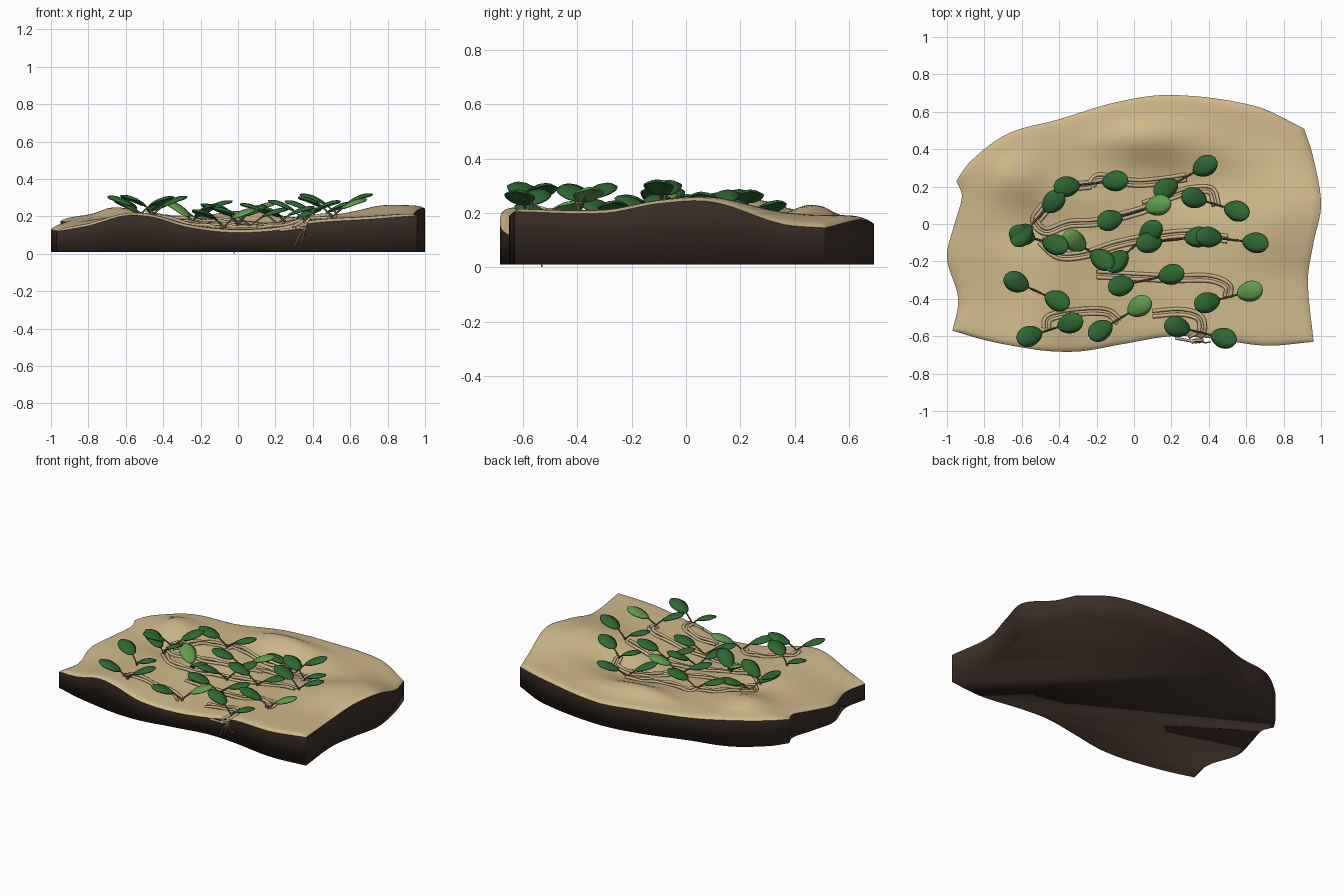
import bpy, bmesh, math, random
from mathutils import Vector
from mathutils.bvhtree import BVHTree

random.seed(4)
cube = bpy.data.objects.get("Cube")
if cube:
    bpy.data.objects.remove(cube)


def material(name, color):
    mat = bpy.data.materials.new(name)
    mat.use_nodes = True
    mat.diffuse_color = (*color, 1)
    mat.node_tree.nodes["Principled BSDF"].inputs["Base Color"].default_value = (*color, 1)
    return mat


SAND = material("sand", (.63, .48, .26))
SOIL = material("dark soil", (.05, .03, .022))
VINE = material("dry runner", (.57, .43, .25))
STEM = material("leaf stem", (.12, .11, .05))
LEAF = material("dark green leaf", (.027, .14, .034))
YOUNG = material("light green leaf", (.12, .34, .08))


def add_mesh(name, bm, mats):
    """Smooth mesh, with sharp edges wherever two materials meet."""
    bmesh.ops.recalc_face_normals(bm, faces=bm.faces)
    for face in bm.faces:
        face.smooth = True
    for edge in bm.edges:
        edge.smooth = len({f.material_index for f in edge.link_faces}) < 2
    mesh = bpy.data.meshes.new(name)
    bm.to_mesh(mesh)
    bm.free()
    for mat in mats:
        mesh.materials.append(mat)
    obj = bpy.data.objects.new(name, mesh)
    bpy.context.collection.objects.link(obj)
    return obj


def spline(points, t):
    """Smooth curve through points, t from 0 to 1 over their first coordinate."""
    pts = [Vector(p) for p in points]
    key = pts[0][0] + (pts[-1][0] - pts[0][0]) * t
    i = 0
    while i < len(pts) - 2 and key > pts[i + 1][0]:
        i += 1
    a, b = pts[i], pts[i + 1]

    def slope(k):
        lo, hi = pts[max(k - 1, 0)], pts[min(k + 1, len(pts) - 1)]
        return (hi - lo) / (hi[0] - lo[0])

    h = b[0] - a[0]
    s = (key - a[0]) / h
    return (a * (1 + 2 * s) * (1 - s) ** 2 + slope(i) * h * s * (1 - s) ** 2
            + b * s * s * (3 - 2 * s) + slope(i + 1) * h * s * s * (s - 1))


# Rim of the slab: front and back as (x, y, z), sides as (y, x, z)
FRONT = [(-.97, -.57, .12), (-.8, -.62, .15), (-.6, -.66, .205), (-.45, -.68, .195), (-.28, -.68, .145),
         (-.05, -.64, .115), (.2, -.6, .125), (.4, -.61, .165), (.7, -.65, .185), (.96, -.63, .205)]
BACK = [(-.95, .23, .175), (-.88, .33, .185), (-.68, .48, .19), (-.4, .56, .165), (-.1, .65, .17),
        (.2, .69, .16), (.65, .63, .175), (.91, .51, .145)]
LEFT = [(-.57, -.97, .12), (-.4, -.94, .12), (-.18, -1, .13), (0, -.96, .15), (.15, -.92, .17), (.23, -.95, .175)]
RIGHT = [(-.63, .96, .205), (-.3, .93, .2), (-.1, .96, .235), (.1, 1, .24), (.35, .96, .16), (.51, .91, .145)]
# Dunes and hollows: (x, y, width, depth, height)
DUNES = [(-.66, .25, .16, .12, .045), (.05, .46, .25, .11, .055), (.36, .2, .38, .17, -.075),
         (-.5, -.01, .2, .13, -.035), (.2, -.06, .45, .13, -.02), (.78, 0, .12, .15, .015)]


def slab_point(u, v):
    f, b = spline(FRONT, u), spline(BACK, u)
    l, r = (Vector((p.y, p.x, p.z)) for p in (spline(LEFT, v), spline(RIGHT, v)))
    corners = (Vector(FRONT[0]) * (1 - u) + Vector(FRONT[-1]) * u) * (1 - v) \
        + (Vector(BACK[0]) * (1 - u) + Vector(BACK[-1]) * u) * v
    p = f * (1 - v) + b * v + l * (1 - u) + r * u - corners
    rim = min(u, 1 - u, v, 1 - v)
    for x, y, wx, wy, h in DUNES:
        p.z += h * math.exp(-((p.x - x) / wx) ** 2 - ((p.y - y) / wy) ** 2) * min(1, rim * 8)
    p.z += .016 * (1 - math.exp(-rim / .012))
    return p


def steps(n):
    return [0, .006, .015] + [i / n for i in range(1, n)] + [.985, .994, 1]


# Slab: sand on top, dark soil on walls and underside
bm = bmesh.new()
us, vs = steps(56), steps(40)
grid = [[bm.verts.new(slab_point(u, v)) for u in us] for v in vs]
for low, high in zip(grid, grid[1:]):
    for i in range(len(us) - 1):
        bm.faces.new((low[i], low[i + 1], high[i + 1], high[i]))
bm.normal_update()
terrain = BVHTree.FromBMesh(bm)
loop = grid[0] + [row[-1] for row in grid[1:]] + grid[-1][-2::-1] + [row[0] for row in grid[-2:0:-1]]
floor = [bm.verts.new((v.co.x, v.co.y, .01)) for v in loop]
for i in range(len(loop)):
    j = (i + 1) % len(loop)
    bm.faces.new((loop[j], loop[i], floor[i], floor[j])).material_index = 1
bm.faces.new(floor).material_index = 1
add_mesh("sand_slab", bm, [SAND, SOIL])


def ground(x, y):
    hit = terrain.ray_cast(Vector((x, y, 1)), Vector((0, 0, -1)))[0]
    return hit.z if hit else .13


def tube(name, points, radius, mat):
    curve = bpy.data.curves.new(name, "CURVE")
    curve.dimensions = "3D"
    curve.bevel_depth = radius
    curve.bevel_resolution = 1
    curve.use_fill_caps = True
    line = curve.splines.new("POLY")
    line.points.add(len(points) - 1)
    for slot, p in zip(line.points, points):
        slot.co = (*p, 1)
    line.use_smooth = True
    curve.materials.append(mat)
    obj = bpy.data.objects.new(name, curve)
    bpy.context.collection.objects.link(obj)


# Runners: twin strands lying on the sand
RUNNERS = [
    [(-.48, .1), (-.53, .02), (-.47, -.04), (-.35, 0), (-.2, .01), (0, .06), (.12, .1)],
    [(-.5, -.09), (-.4, -.17), (-.25, -.16), (-.1, -.11), (.1, -.07), (.3, -.05), (.5, -.08)],
    [(-.23, .21), (-.18, .25), (0, .22), (.15, .23), (.28, .25)],
    [(.05, .1), (.2, .15), (.3, .18), (.41, .18), (.44, .1)],
    [(-.2, -.27), (0, -.28), (.2, -.29), (.4, -.29), (.5, -.33), (.5, -.39)],
    [(-.47, -.56), (-.45, -.5), (-.3, -.47), (-.15, -.47), (-.08, -.52)],
    [(.1, -.48), (.25, -.47), (.35, -.5), (.36, -.58), (.3, -.62)],
    [(-.52, .02), (-.45, .1), (-.35, .19), (-.23, .21)],
]
for n, path in enumerate(RUNNERS):
    keyed = [(k, *p) for k, p in enumerate(path)]
    for side in (-1, 1):
        count = len(path) * 6
        flat = [spline(keyed, i / count).yz for i in range(count + 1)]
        strand = []
        for i, p in enumerate(flat):
            along = (flat[min(i + 1, count)] - flat[max(i - 1, 0)]).normalized()
            q = p + Vector((-along.y, along.x)) * side * .015
            strand.append((q.x, q.y, ground(q.x, q.y) + .005 + .004 * math.sin(i * .7 + side)))
        tube(f"runner_{n}_{'left' if side < 0 else 'right'}", strand, .01, VINE)

# Thin roots hanging over the front rim, and one reaching below the soil
for n, drift in enumerate((-.06, -.02, .05)):
    tube(f"hanging_root_{n}", [(.36, -.6, .17), (.36, -.63, .14), (.36 + drift * .5, -.635, .1),
                               (.36 + drift, -.63, .04 + n * .025)], .004, VINE)
tube("rim_root", [(.22, -.61, .125), (.3, -.625, .135), (.37, -.62, .16)], .008, VINE)
tube("deep_root", [(-.08, -.52, .13), (-.04, -.53, .06), (-.02, -.53, .002)], .003, VINE)


def leaf(name, node, centre, mat):
    """Arched, blunt oval leaf on a short stem."""
    flat = Vector((centre[0] - node.x, centre[1] - node.y, 0))
    reach, out = flat.length, flat.normalized()
    side = Vector((-out.y, out.x, 0))
    near, length = reach - .07, .14
    rise = random.uniform(.085, .105)

    def arch(d):
        return rise * math.sin(d / (reach + .07) * 1.75)

    bm = bmesh.new()
    rows = []
    for i in range(13):
        t = .01 + i * .98 / 12
        half = .054 * math.sin(math.pi * t) ** .5 * (.9 + .2 * t)
        mid = node + out * (near + length * t) + Vector((0, 0, arch(near + length * t)))
        rows.append([bm.verts.new(mid + side * half * s - Vector((0, 0, .3 * s * s * half)))
                     for s in (-1, -.5, 0, .5, 1)])
    for a, b in zip(rows, rows[1:]):
        for k in range(4):
            bm.faces.new((a[k], a[k + 1], b[k + 1], b[k]))
    obj = add_mesh(name, bm, [mat])
    thick = obj.modifiers.new("thickness", "SOLIDIFY")
    thick.thickness = .007
    thick.offset = 0
    foot = (near + .03) / 4
    tube(name + "_stem", [node + out * foot * k + Vector((0, 0, arch(foot * k) - .004)) for k in range(5)],
         .005, STEM)


# Seedlings: two opposite leaf centres each
PAIRS = [(-.63, -.31, -.41, -.41), (-.56, -.6, -.34, -.53), (-.18, -.57, .03, -.44), (.23, -.55, .48, -.61),
         (.39, -.42, .62, -.36), (-.07, -.33, .2, -.27), (-.36, .2, -.1, .23), (-.43, .12, -.6, -.06),
         (-.6, -.06, -.42, -.11), (-.32, -.09, -.17, -.19), (-.13, .02, .13, .1), (.09, -.04, -.09, -.2),
         (.08, -.1, .34, -.07), (.4, -.07, .65, -.1), (.17, .19, .38, .31), (.32, .14, .55, .07)]
LIGHT = {(9, 0), (10, 1), (2, 1), (4, 1)}
for n, (x1, y1, x2, y2) in enumerate(PAIRS):
    x, y = (x1 + x2) / 2, (y1 + y2) / 2
    node = Vector((x, y, ground(x, y) + .012))
    for k, centre in enumerate(((x1, y1), (x2, y2))):
        leaf(f"leaf_{n}_{'ab'[k]}", node, centre, YOUNG if (n, k) in LIGHT else LEAF)
    tube(f"shoot_{n}", [node - Vector((0, 0, .03)), node], .007, STEM)
